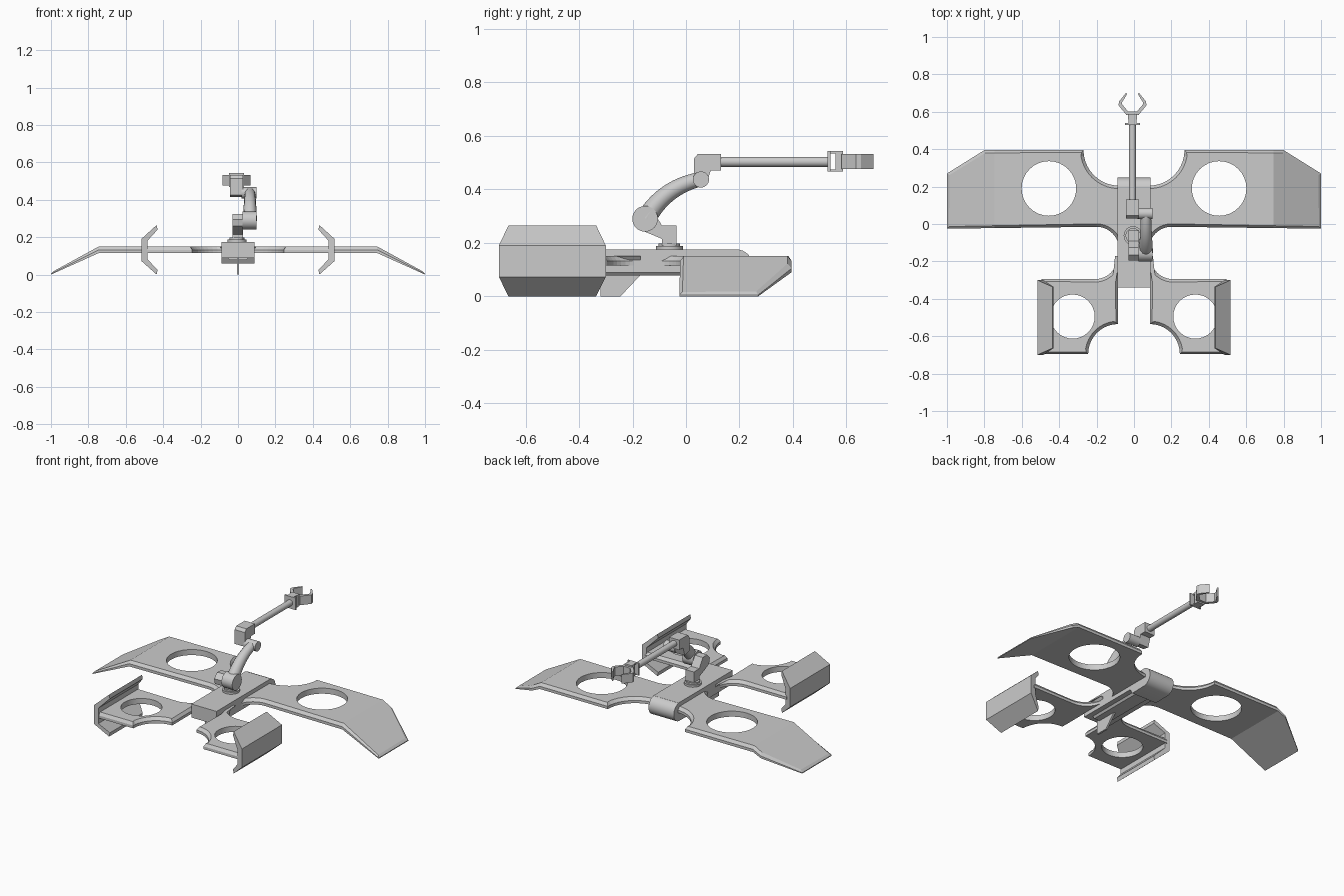
import bpy, bmesh
from math import sin, cos, pi, radians
from mathutils import Vector, Matrix

if "Cube" in bpy.data.objects:
    bpy.data.objects.remove(bpy.data.objects["Cube"])


def finish(name, bm, smooth=False):
    bmesh.ops.recalc_face_normals(bm, faces=bm.faces[:])
    me = bpy.data.meshes.new(name)
    bm.to_mesh(me)
    bm.free()
    ob = bpy.data.objects.new(name, me)
    bpy.context.collection.objects.link(ob)
    if smooth:
        bpy.ops.object.select_all(action='DESELECT')
        ob.select_set(True)
        bpy.context.view_layer.objects.active = ob
        bpy.ops.object.shade_smooth_by_angle(angle=radians(35))
    return ob


def prism(name, pts, axis, a, b, tweak=None, smooth=False):
    """Extrude a 2D profile along an axis from a to b."""
    place = {'x': lambda p, t: (t, p[0], p[1]),
             'y': lambda p, t: (p[0], t, p[1]),
             'z': lambda p, t: (p[0], p[1], t)}[axis]
    bm = bmesh.new()
    lo = [bm.verts.new(place(p, a)) for p in pts]
    hi = [bm.verts.new(place(p, b)) for p in pts]
    bm.faces.new(lo)
    bm.faces.new(hi)
    n = len(pts)
    for i in range(n):
        j = (i + 1) % n
        bm.faces.new((lo[i], lo[j], hi[j], hi[i]))
    if tweak:
        for v in bm.verts:
            tweak(v.co)
    return finish(name, bm, smooth)


def box(name, x0, x1, y0, y1, z0, z1):
    return prism(name, [(x0, y0), (x1, y0), (x1, y1), (x0, y1)], 'z', z0, z1)


def arc(cx, cy, r, a0, a1, n=10):
    return [(cx + r * cos(radians(a0 + (a1 - a0) * i / n)),
             cy + r * sin(radians(a0 + (a1 - a0) * i / n))) for i in range(n + 1)]


def cyl(name, axis, c, r, a, b):
    return prism(name, arc(c[0], c[1], r, 0, 360 - 11.25, 31), axis, a, b, smooth=True)


def wing(name, outline, side, hole, fold=None):
    """Flat plate with chamfered upper rim, round rotor opening and optional drooped tip."""
    bm = bmesh.new()
    f = bm.faces.new([bm.verts.new((x, y, 0.115)) for x, y in outline])
    if f.normal.z < 0 or f.calc_area() and (f.normal_update() or f.normal.z < 0):
        f.normal_flip()
    ext = bmesh.ops.extrude_face_region(bm, geom=[f], use_keep_orig=True)
    top = [g for g in ext['geom'] if isinstance(g, bmesh.types.BMFace)][0]
    for v in top.verts:
        v.co.z = 0.132
    bmesh.ops.recalc_face_normals(bm, faces=bm.faces[:])
    bmesh.ops.inset_individual(bm, faces=[top], thickness=0.016)
    for v in top.verts:
        v.co.z = 0.15
    ob = finish(name, bm)
    cutter = cyl('rotor_cutter', 'z', hole[:2], hole[2], 0.0, 0.3)
    m = ob.modifiers.new('opening', 'BOOLEAN')
    m.operation, m.solver, m.object = 'DIFFERENCE', 'EXACT', cutter
    bpy.context.view_layer.update()
    me = bpy.data.meshes.new_from_object(ob.evaluated_get(bpy.context.evaluated_depsgraph_get()))
    ob.modifiers.clear()
    bpy.data.objects.remove(cutter)
    bm = bmesh.new()
    bm.from_mesh(me)
    if fold:
        bmesh.ops.bisect_plane(bm, geom=bm.verts[:] + bm.edges[:] + bm.faces[:], dist=1e-5,
                               plane_co=(fold, 0, 0), plane_no=(1, 0, 0))
        for v in bm.verts:
            if v.co.x > fold:
                t = (v.co.x - fold) / (1 - fold)
                v.co.z = v.co.z * (1 - t) + t * (v.co.z - 0.115) * 0.3
    for v in bm.verts:
        v.co.x *= side
    bmesh.ops.recalc_face_normals(bm, faces=bm.faces[:])
    bm.to_mesh(ob.data)
    bm.free()
    return ob


# Wings and rear end plates
front = (arc(0.08, 0.395, 0.19, 270, 360)
         + [(0.80, 0.395), (1.0, 0.27), (1.0, -0.025)]
         + arc(0.20, -0.135, 0.12, 90, 180) + [(0.05, -0.135), (0.05, 0.205)])
rear = (arc(0.085, -0.695, 0.16, 90, 0)
        + [(0.495, -0.695), (0.495, -0.295)]
        + arc(0.21, -0.17, 0.125, 270, 180) + [(0.085, -0.17)])
plate = [(0.435, 0.265), (0.517, 0.19), (0.517, 0.073), (0.435, 0.0),
         (0.43, 0.025), (0.485, 0.083), (0.485, 0.18), (0.43, 0.24)]
for side, tag in ((1, 'right'), (-1, 'left')):
    wing('front_wing_' + tag, front, side, (0.455, 0.19, 0.146), 0.745)
    wing('rear_wing_' + tag, rear, side, (0.328, -0.495, 0.118))

    def shape_plate(co, s=side):
        if co.z > 0.2 or co.z < 0.05:
            co.y = -0.5 + (co.y + 0.5) * 0.82
        co.x *= s
    prism('end_plate_' + tag, plate, 'y', -0.7, -0.3, shape_plate)

# Fuselage with rounded nose, keel and tail fin
prism('fuselage', [(-0.34, 0.09), (-0.34, 0.175), (0.20, 0.175)]
      + arc(0.19, 0.117, 0.058, 80, -80, 12) + [(0.09, 0.058), (0.07, 0.09)],
      'x', -0.088, 0.088, smooth=True)
prism('keel', [(-0.06, 0.095), (0.06, 0.095), (0.045, 0.078), (-0.045, 0.078)], 'y', -0.3, 0.1)
prism('tail_fin', [(-0.32, 0.0), (-0.245, 0.0), (-0.165, 0.085), (-0.32, 0.085)], 'x', -0.006, 0.006)

# Arm base and shoulder
cyl('arm_turntable', 'z', (-0.005, -0.062), 0.05, 0.17, 0.188)
cyl('arm_swivel', 'z', (-0.005, -0.062), 0.04, 0.185, 0.198)
prism('shoulder_bracket', [(-0.09, 0.19), (-0.035, 0.19), (-0.035, 0.265), (-0.09, 0.265),
                           (-0.125, 0.322), (-0.165, 0.325), (-0.195, 0.295), (-0.188, 0.26),
                           (-0.15, 0.24), (-0.09, 0.215)], 'x', -0.03, 0.028)
cyl('shoulder_joint', 'x', (-0.153, 0.29), 0.048, 0.025, 0.1)

# Curved, tapering upper arm
cu = bpy.data.curves.new('upper_arm', 'CURVE')
cu.dimensions, cu.bevel_depth, cu.bevel_resolution, cu.use_fill_caps = '3D', 0.03, 4, True
p0, p1, p2 = Vector((0.064, -0.15, 0.29)), Vector((0.064, -0.08, 0.41)), Vector((0.064, 0.055, 0.438))
sp = cu.splines.new('POLY')
sp.points.add(14)
for i, p in enumerate(sp.points):
    t = i / 14
    p.co = (*(p0 * (1 - t) ** 2 + p1 * 2 * t * (1 - t) + p2 * t * t), 1)
    p.radius = 1.25 - 0.35 * t
bpy.context.collection.objects.link(bpy.data.objects.new('upper_arm', cu))

# Elbow and forearm
cyl('elbow_joint', 'x', (0.056, 0.437), 0.03, 0.02, 0.1)
prism('elbow_block', [(0.03, 0.425), (0.075, 0.415), (0.092, 0.47), (0.13, 0.47), (0.13, 0.533),
                      (0.045, 0.533), (0.03, 0.515)], 'x', -0.044, 0.027)
AX = -0.008
cyl('forearm', 'y', (AX, 0.503), 0.019, 0.12, 0.54)

# Wrist frame and two-finger gripper
box('wrist_plate', AX - 0.04, AX + 0.04, 0.53, 0.54, 0.467, 0.543)
for z, tag in ((0.467, 'lower'), (0.535, 'upper')):
    box('wrist_bar_' + tag, AX - 0.022, AX + 0.022, 0.53, 0.587, z, z + 0.008)
box('wrist_block', AX - 0.025, AX + 0.025, 0.56, 0.587, 0.467, 0.543)
finger = [(0.0, 0.582), (0.032, 0.582), (0.075, 0.635), (0.072, 0.655), (0.034, 0.702),
          (0.028, 0.696), (0.056, 0.65), (0.056, 0.64), (0.024, 0.602), (0.0, 0.602)]
for side, tag in ((1, 'right'), (-1, 'left')):
    prism('gripper_finger_' + tag, [(AX + side * x, y) for x, y in finger], 'z', 0.476, 0.533)
